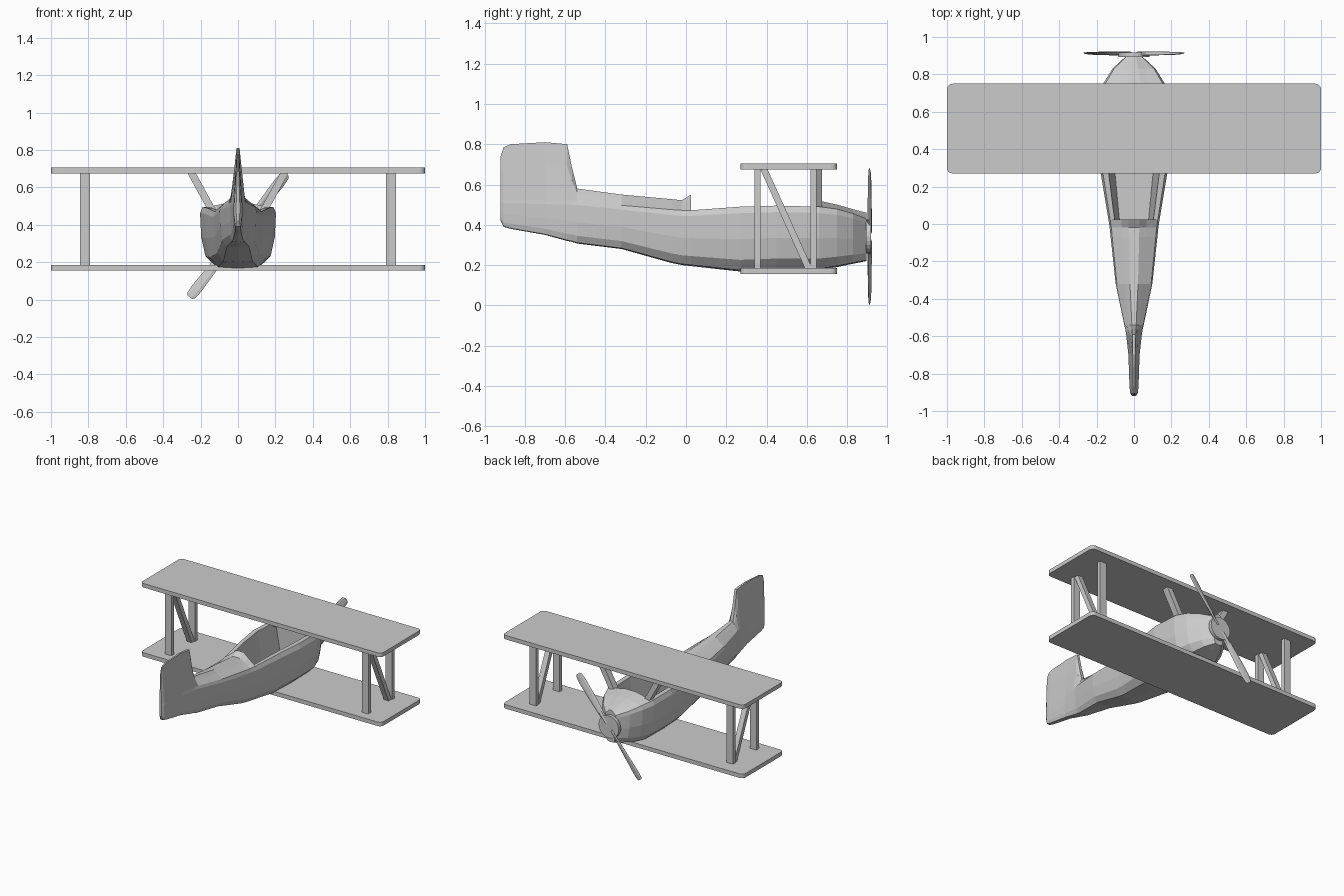
import bpy, bmesh, math
from mathutils import Vector, Matrix

if "Cube" in bpy.data.objects:
    bpy.data.objects.remove(bpy.data.objects["Cube"])


def finish(name, bm):
    bmesh.ops.remove_doubles(bm, verts=bm.verts, dist=1e-5)
    bmesh.ops.recalc_face_normals(bm, faces=bm.faces)
    me = bpy.data.meshes.new(name)
    bm.to_mesh(me)
    bm.free()
    ob = bpy.data.objects.new(name, me)
    bpy.context.collection.objects.link(ob)
    return ob


def loft(name, rings, matrix=Matrix()):
    """Skin a list of equal-length closed rings and cap both ends."""
    bm = bmesh.new()
    vs = [[bm.verts.new(matrix @ Vector(p)) for p in r] for r in rings]
    n = len(rings[0])
    for a, b in zip(vs, vs[1:]):
        for i in range(n):
            j = (i + 1) % n
            bm.faces.new((a[i], a[j], b[j], b[i]))
    bm.faces.new(vs[0])
    bm.faces.new(vs[-1])
    return finish(name, bm)


# Fuselage with fin and open cockpit, lofted from tail to nose
def section(y, w, bottom, rim, top, cockpit=False):
    h = rim - bottom
    half = [(0, bottom), (.6 * w, bottom + .02 * h), (.86 * w, bottom + .18 * h),
            (.97 * w, bottom + .5 * h), (w, rim - .1 * h), (.93 * w, rim)]
    if cockpit:
        half += [(.76 * w, rim), (.57 * w, top), (0, top)]
    else:
        half += [(.5 * w, rim + .6 * (top - rim)), (.22 * w, top), (0, top)]
    full = half + [(-x, z) for x, z in half[-2:0:-1]]
    return [(x, y, z) for x, z in full]


floor = .27
loft("fuselage", [section(*s) for s in (
    (-.92, .010, .42, .52, .74),
    (-.905, .020, .39, .52, .785),
    (-.87, .024, .38, .52, .80),
    (-.70, .030, .35, .52, .81),
    (-.59, .042, .32, .52, .80),
    (-.565, .046, .315, .52, .68),
    (-.54, .052, .307, .52, .58),
    (-.32, .098, .28, .497, .55),
    (-.07, .125, .21, .475, .527),
    (-.02, .130, .20, .472, .522),
    (.025, .137, .195, .472, .55),
    (.025, .137, .195, .472, floor, True),
    (.27, .178, .168, .49, floor, True),
    (.45, .203, .175, .495, floor, True),
    (.66, .197, .176, .49, floor, True),
    (.66, .197, .176, .49, .52),
    (.75, .165, .19, .478, .50),
    (.83, .115, .207, .455, .477),
    (.895, .045, .22, .43, .46))])


# Wings with rounded corners
for name, z in (("upper_wing", .69), ("lower_wing", .17)):
    bm = bmesh.new()
    bmesh.ops.create_cube(bm, size=1, matrix=Matrix.Translation((0, .51, z))
                          @ Matrix.Diagonal((2, .48, .03, 1)))
    upright = [e for e in bm.edges
               if abs(e.verts[0].co.z - e.verts[1].co.z) > .01]
    bmesh.ops.bevel(bm, geom=upright, offset=.03, segments=4,
                    profile=.5, affect='EDGES')
    finish(name, bm)


# Struts between the wings and from fuselage to upper wing
def strut(name, p, q, sx, sy):
    loft(name, [[(c[0] + a * sx / 2, c[1] + b * sy / 2, c[2])
                 for a, b in ((-1, -1), (1, -1), (1, 1), (-1, 1))]
                for c in (p, q)])


for side, s in (("left", -1), ("right", 1)):
    x = s * .818
    strut(side + "_rear_strut", (x, .355, .18), (x, .355, .68), .054, .032)
    strut(side + "_front_strut", (x, .634, .18), (x, .634, .68), .054, .03)
    strut(side + "_diagonal_strut", (x, .61, .18), (x, .385, .68), .04, .036)
    strut(side + "_cabane_strut", (s * .135, .65, .47), (s * .25, .65, .68),
          .045, .05)


# Propeller hub
bm = bmesh.new()
bmesh.ops.create_cone(bm, cap_ends=True, segments=24, radius1=.084, radius2=.084,
                      depth=.025, matrix=Matrix.Translation((0, .905, .342))
                      @ Matrix.Rotation(math.pi / 2, 4, 'X'))
finish("propeller_hub", bm)

# Propeller blades: (distance, half width, half thickness, pitch)
blade = ((.03, .016, .008, .5), (.12, .021, .007, .4), (.24, .027, .006, .3),
         (.36, .030, .005, .2), (.405, .026, .004, .15), (.418, .016, .003, .15))
for name, turn in (("upper_blade", 0), ("lower_blade", math.pi)):
    rings = []
    for d, w, t, a in blade:
        r = Matrix.Rotation(a, 3, 'Z')
        rings.append([r @ Vector(p) + Vector((0, 0, d)) for p in
                      ((-w, 0, 0), (-w / 2, -t, 0), (w / 2, -t, 0),
                       (w, 0, 0), (w / 2, t, 0), (-w / 2, t, 0))])
    loft(name, rings, Matrix.Translation((0, .912, .342))
         @ Matrix.Rotation(math.radians(38) + turn, 4, 'Y'))
